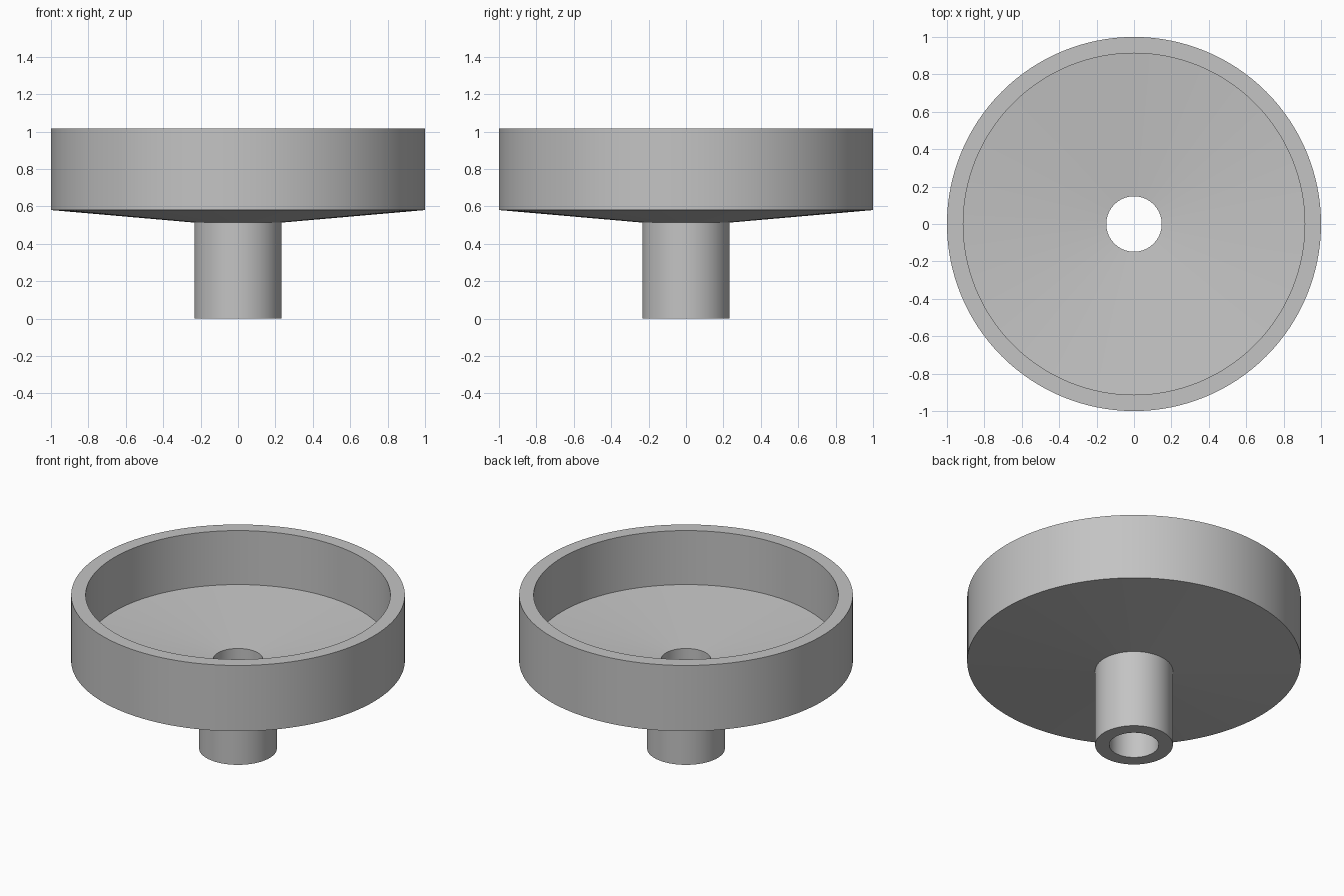
import bpy, bmesh, math
from mathutils import Vector

cube = bpy.data.objects.get("Cube")
if cube:
    bpy.data.objects.remove(cube, do_unlink=True)

SEGMENTS = 128
grey = bpy.data.materials.new("plain grey")
grey.use_nodes = True
colour = (0.55, 0.55, 0.55, 1)
grey.diffuse_color = colour
grey.node_tree.nodes["Principled BSDF"].inputs["Base Color"].default_value = colour


def lathe(name, profile, material):
    """Revolve a closed (radius, height) profile around z."""
    bm = bmesh.new()
    verts = [bm.verts.new((r, 0, z)) for r, z in profile]
    edges = [bm.edges.new((a, b)) for a, b in zip(verts, verts[1:] + verts[:1])]
    bmesh.ops.spin(bm, geom=verts + edges, cent=Vector(), axis=Vector((0, 0, 1)),
                   angle=math.tau, steps=SEGMENTS, use_merge=True)
    bmesh.ops.remove_doubles(bm, verts=bm.verts, dist=1e-5)
    bmesh.ops.recalc_face_normals(bm, faces=bm.faces)
    mesh = bpy.data.meshes.new(name)
    bm.to_mesh(mesh)
    bm.free()
    mesh.materials.append(material)
    obj = bpy.data.objects.new(name, mesh)
    bpy.context.collection.objects.link(obj)
    bpy.ops.object.select_all(action="DESELECT")
    obj.select_set(True)
    bpy.context.view_layer.objects.active = obj
    bpy.ops.object.shade_smooth_by_angle(angle=math.radians(30))
    return obj


# Hollow stem, conical floor and straight rim wall in one turned section
lathe("funnel_dish", [
    (0.148, 0), (0.233, 0),            # stem foot
    (0.233, 0.513), (1, 0.58),         # underside of the dish
    (1, 1.015), (0.913, 1.015),        # rim
    (0.913, 0.658), (0.148, 0.592),    # sloping floor down to the bore
], grey)
